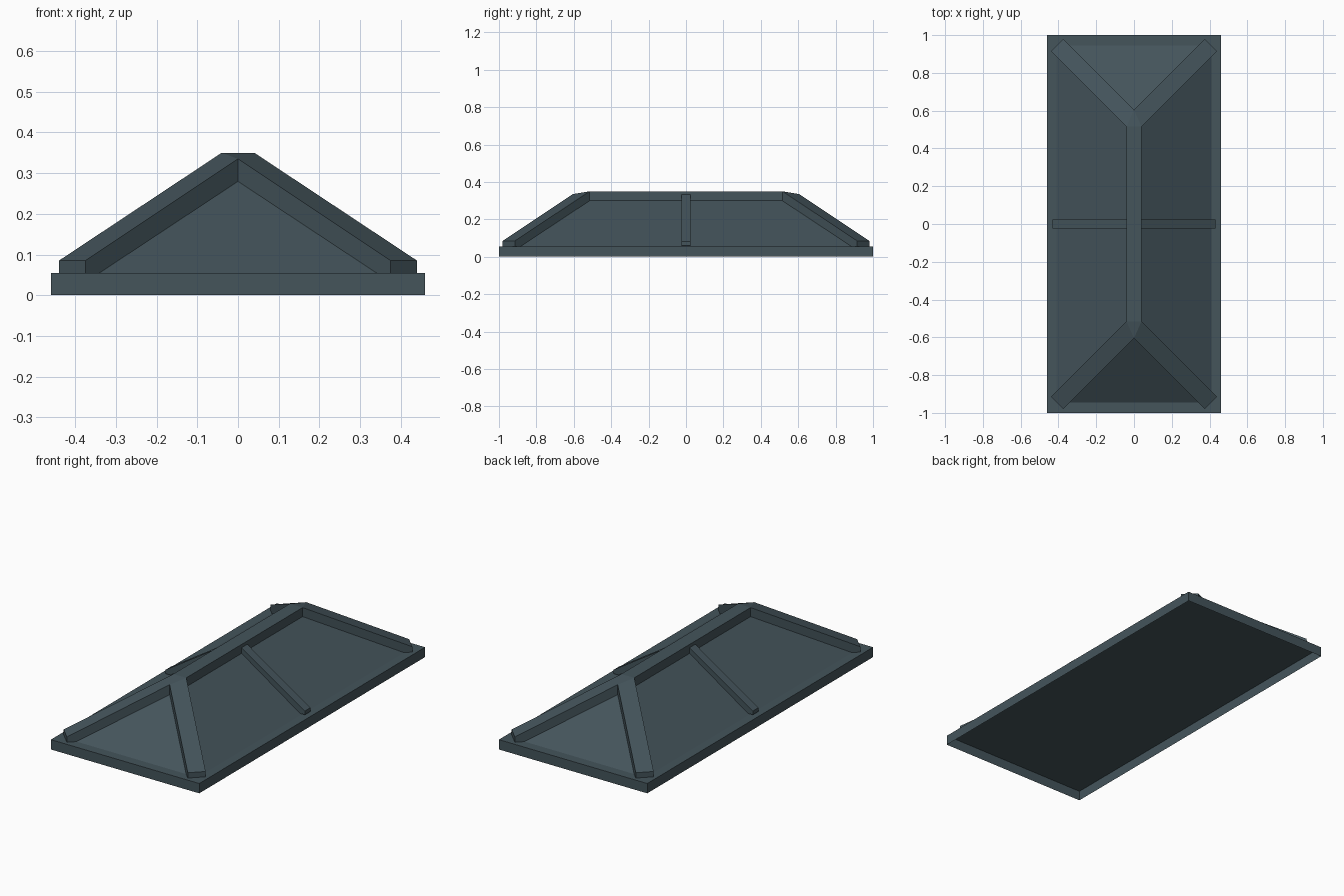
import bpy

if "Cube" in bpy.data.objects:
    bpy.data.objects.remove(bpy.data.objects["Cube"])

slate = bpy.data.materials.new("dark slate")
slate.diffuse_color = (0.058, 0.089, 0.105, 1)
slate.use_nodes = True
slate.node_tree.nodes["Principled BSDF"].inputs["Base Color"].default_value = slate.diffuse_color


def make(name, verts, faces):
    mesh = bpy.data.meshes.new(name)
    mesh.from_pydata(verts, [], faces)
    mesh.materials.append(slate)
    mesh.update()
    obj = bpy.data.objects.new(name, mesh)
    bpy.context.collection.objects.link(obj)
    return obj


def open_prism(name, top, bottom):
    """Top outline (counter-clockwise from above) with walls down to a level, open below."""
    n = len(top)
    verts = list(top) + [(x, y, bottom) for x, y, z in top]
    walls = [(i, i + n, (i + 1) % n + n, (i + 1) % n) for i in range(n)]
    if n == 6:  # ridge bar: flat middle with two sloping end triangles
        caps = [(0, 1, 3, 4), (1, 2, 3), (4, 5, 0)]
    else:
        caps = [tuple(range(n))]
    return make(name, verts, caps + walls)


DECK = 0.055

# Base slab, hollow underneath
open_prism("base_slab", [(-0.46, -1, DECK), (0.46, -1, DECK),
                         (0.46, 1, DECK), (-0.46, 1, DECK)], 0)

# Hipped roof panels
x, y, r, top = 0.41, 0.945, 0.535, 0.326
make("roof_panels",
     [(-x, -y, DECK), (x, -y, DECK), (x, y, DECK), (-x, y, DECK),
      (0, -r, top), (0, r, top)],
     [(0, 1, 4), (1, 2, 5, 4), (2, 3, 5), (3, 0, 4, 5)])

# Ridge bar with pointed ends
open_prism("ridge_bar", [(0.04, -0.515, 0.35), (0.04, 0.515, 0.35), (0, 0.605, 0.335),
                         (-0.04, 0.515, 0.35), (-0.04, -0.515, 0.35),
                         (0, -0.605, 0.335)], 0.2)

# Hip beams running from the ridge to each corner
for sx in (1, -1):
    for sy in (1, -1):
        pts = [(0.44, 0.915, 0.085), (0.375, 0.98, 0.085),
               (0, 0.605, 0.335), (0.04, 0.515, 0.35)]
        pts = [(sx * px, sy * py, pz) for px, py, pz in pts]
        if sx * sy < 0:
            pts.reverse()
        open_prism("hip_beam", pts, DECK)

# Slim batten down the middle of each long slope
for s in (1, -1):
    pts = [(0.03, -0.025, 0.338), (0.432, -0.025, 0.081),
           (0.432, 0.025, 0.081), (0.03, 0.025, 0.338)]
    open_prism("batten", [(s * px, s * py, pz) for px, py, pz in pts], 0.06)
